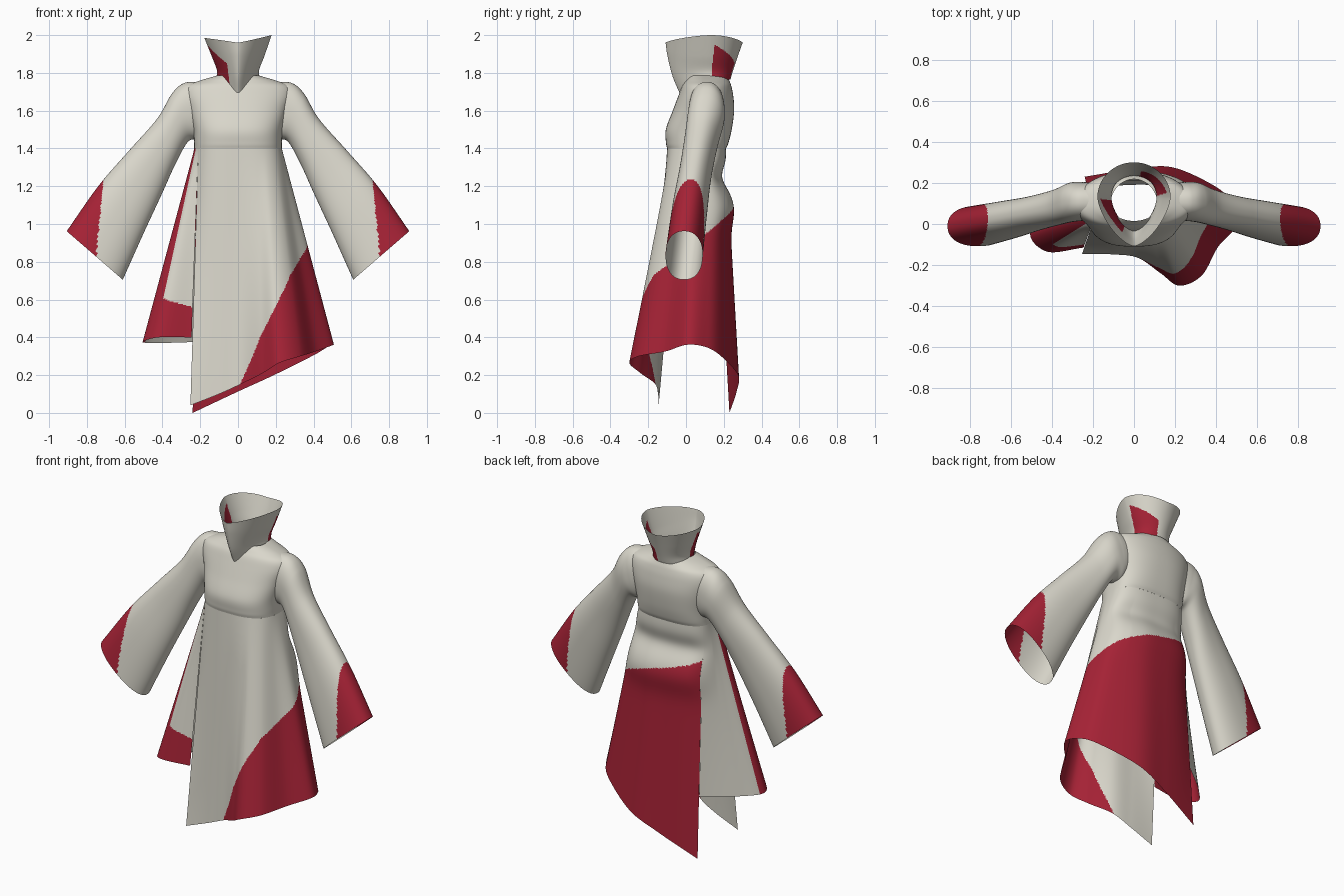
import bpy, bmesh, math
from mathutils import Vector

if "Cube" in bpy.data.objects:
    bpy.data.objects.remove(bpy.data.objects["Cube"])


def material(name, rgb):
    m = bpy.data.materials.new(name)
    m.diffuse_color = (*rgb, 1)
    m.use_nodes = True
    m.node_tree.nodes["Principled BSDF"].inputs["Base Color"].default_value = m.diffuse_color
    return m


MATS = [material("cream cloth", (0.70, 0.68, 0.60)), material("crimson cloth", (0.38, 0.016, 0.036))]


def spline(pts, k):
    """Catmull-Rom curve through pts, k steps per segment."""
    p = [2 * pts[0] - pts[1]] + list(pts) + [2 * pts[-1] - pts[-2]]
    out = []
    for i in range(1, len(p) - 2):
        a, b, c, d = p[i - 1:i + 3]
        for j in range(k):
            t = j / k
            out.append(0.5 * (2 * b + (c - a) * t + (2 * a - 5 * b + 4 * c - d) * t * t
                              + (3 * b - a - 3 * c + d) * t ** 3))
    return out + [pts[-1].copy()]


def sheet(name, rows, closed, is_red=None):
    """Cloth surface from rows of points; is_red(centre, column fraction) picks the colour."""
    bm = bmesh.new()
    grid = [[bm.verts.new(p) for p in row] for row in rows]
    n = len(rows[0])
    for a, b in zip(grid, grid[1:]):
        for j in range(n if closed else n - 1):
            k = (j + 1) % n
            f = bm.faces.new((a[j], a[k], b[k], b[j]))
            f.smooth = True
            if is_red and is_red(f.calc_center_median(), (j + 0.5) / (n - 1)):
                f.material_index = 1
    bmesh.ops.recalc_face_normals(bm, faces=bm.faces)
    me = bpy.data.meshes.new(name)
    bm.to_mesh(me)
    bm.free()
    for m in MATS:
        me.materials.append(m)
    ob = bpy.data.objects.new(name, me)
    bpy.context.collection.objects.link(ob)


def spow(v, e):
    return math.copysign(abs(v) ** e, v)


def loft(rings, k):
    cols = [spline(list(c), k) for c in zip(*rings)]
    return [list(r) for r in zip(*cols)]


def ring(hw, yf, yb, zfun, nf, nb, count, yc):
    """Cross-section: half width, front y, back y, height rule, front and back squareness."""
    out = []
    for i in range(count):
        t = 2 * math.pi * i / count
        c, s = math.cos(t), math.sin(t)
        r, n = (yb - yc, nb) if s > 0 else (yc - yf, nf)
        out.append(Vector((hw * spow(c, 2 / n), yc + r * spow(s, 2 / n), zfun(c, s))))
    return out


# Bodice: height, half width, front y, back y, squareness
WAIST = (1.40, .232, -.10, .212, 2.7)
BODICE = [WAIST, (1.43, .232, -.106, .225, 2.7), (1.50, .237, -.107, .242, 2.6),
          (1.60, .262, -.07, .255, 2.4), (1.68, .285, -.04, .25, 2.2), (1.73, .27, -.02, .24, 2.1),
          (1.758, .205, -.002, .23, 2.0), (1.785, .115, .015, .218, 2.0)]
sheet("bodice", loft([ring(w, f, b, lambda c, s, z=z: z, n, n, 96, .09)
                      for z, w, f, b, n in BODICE], 6), True)


# Standing collar with a front point and two red patches
def collar_red(p, u):
    a = math.degrees(math.atan2(p.y - 0.1, p.x)) % 360
    for lo, hi in ((18, 78), (172, 248)):
        if lo < a < hi:
            return p.z < 1.95 - 0.1 * (a - lo) / (hi - lo)
    return False


def point_dip(depth, z):
    return lambda c, s: z - depth * max(0, -s) ** 4


COLLAR = [(.112, -.035, .235, point_dip(.07, 1.765)), (.112, -.072, .25, point_dip(.03, 1.815)),
          (.14, -.098, .275, point_dip(0, 1.89)),
          (.178, -.108, .30, lambda c, s: 1.96 + .04 * abs(c) ** 1.5 - (.015 if c < 0 else 0) * c * c)]
sheet("collar", loft([ring(w, f, b, z, 1.5, 2, 200, .13) for w, f, b, z in COLLAR], 24),
      True, collar_red)

# Flared sleeves: top x, top z, bottom x, bottom z, centre y, half depth
SLEEVE = [(.20, 1.752, .18, 1.48, .11, .088), (.285, 1.746, .215, 1.45, .11, .094),
          (.35, 1.69, .265, 1.435, .105, .096), (.43, 1.555, .33, 1.32, .08, .088),
          (.58, 1.385, .405, 1.155, .05, .085), (.74, 1.20, .50, .95, .02, .092),
          (.907, .962, .61, .705, -.01, .098)]


def sleeve(name, side):
    rings = []
    for tx, tz, bx, bz, y, d in SLEEVE:
        top, bot = Vector((side * tx, y, tz)), Vector((side * bx, y, bz))
        mid, half = (top + bot) / 2, (top - bot) / 2
        row = []
        for i in range(110):
            t = 2 * math.pi * i / 110
            row.append(mid + half * spow(math.cos(t), .88)
                       + Vector((0, d * spow(math.sin(t), .88), 0)))
        rings.append(row)
    sheet(name, loft(rings, 28), True, lambda p, u: abs(p.x) > .715 + .1 * (1.2 - p.z))


sleeve("right_sleeve", 1)
sleeve("left_sleeve", -1)


# Skirt panels: each entry is waist x, y then hem x, y, z
def on_waist(x, y):
    """Push a waist point onto the lower edge of the bodice."""
    z, hw, yf, yb, n = WAIST
    d = y - .09
    k = (abs(x / hw) ** n + abs(d / (yb - .09 if d > 0 else .09 - yf)) ** n) ** (-1 / n)
    return Vector((x * k, .09 + d * k, z))


def skirt(name, ctrl, is_red, rows=170):
    waist = [on_waist(p.x, p.y) for p in spline([Vector((c[0], c[1], 0)) for c in ctrl], 18)]
    hem = spline([Vector(c[2:]) for c in ctrl], 18)
    grid = []
    for i in range(rows + 1):
        row = []
        for a, b in zip(waist, hem):
            p = a.lerp(b, i / rows)
            w = min(1, max(0, (p.y - .10) / .10))       # gather below the back waist
            p.y += w * (.024 * math.exp(-((p.z - 1.08) / .10) ** 2)
                        - .03 * math.exp(-((p.z - 1.25) / .07) ** 2))
            row.append(p)
        grid.append(row)
    sheet(name, grid, False, is_red)


MAIN = [(-.228, -.03, -.252, -.145, .04), (-.12, -.093, -.10, -.148, .10),
        (0, -.10, .02, -.165, .155), (.10, -.095, .13, -.24, .21),
        (.16, -.083, .22, -.30, .265), (.20, -.05, .33, -.25, .30),
        (.222, 0, .41, -.11, .325), (.23, .06, .505, .0, .36),
        (.222, .13, .475, .10, .35), (.18, .19, .40, .18, .305),
        (.08, .21, .19, .275, .20), (-.06, .21, 0, .268, .113),
        (-.222, .15, -.24, .23, .0)]
# height of the red edge at each column of the main panel
RED_TOP = [-.2, -.05, .17, .42, .57, .73, .81, .89, .96, 1.03, 1.09, 1.13, 1.19]


def main_red(p, u):
    s = u * 12
    i = min(11, int(s))
    return p.z < RED_TOP[i] + (RED_TOP[i + 1] - RED_TOP[i]) * (s - i)


skirt("skirt_wrap_panel", MAIN, main_red)

# Shorter side panel behind the slit
SIDE = [(-.228, -.03, -.246, -.115, .40), (-.23, 0, -.42, -.135, .40),
        (-.235, .04, -.505, -.05, .375), (-.235, .08, -.42, .06, .37),
        (-.222, .15, -.235, .207, .375)]


def side_red(p, u):
    s = u * 4
    return 1.15 < s < 2.35 or (s <= 1.15 and p.z < .56 + .04 * s)


skirt("skirt_side_panel", SIDE, side_red)
